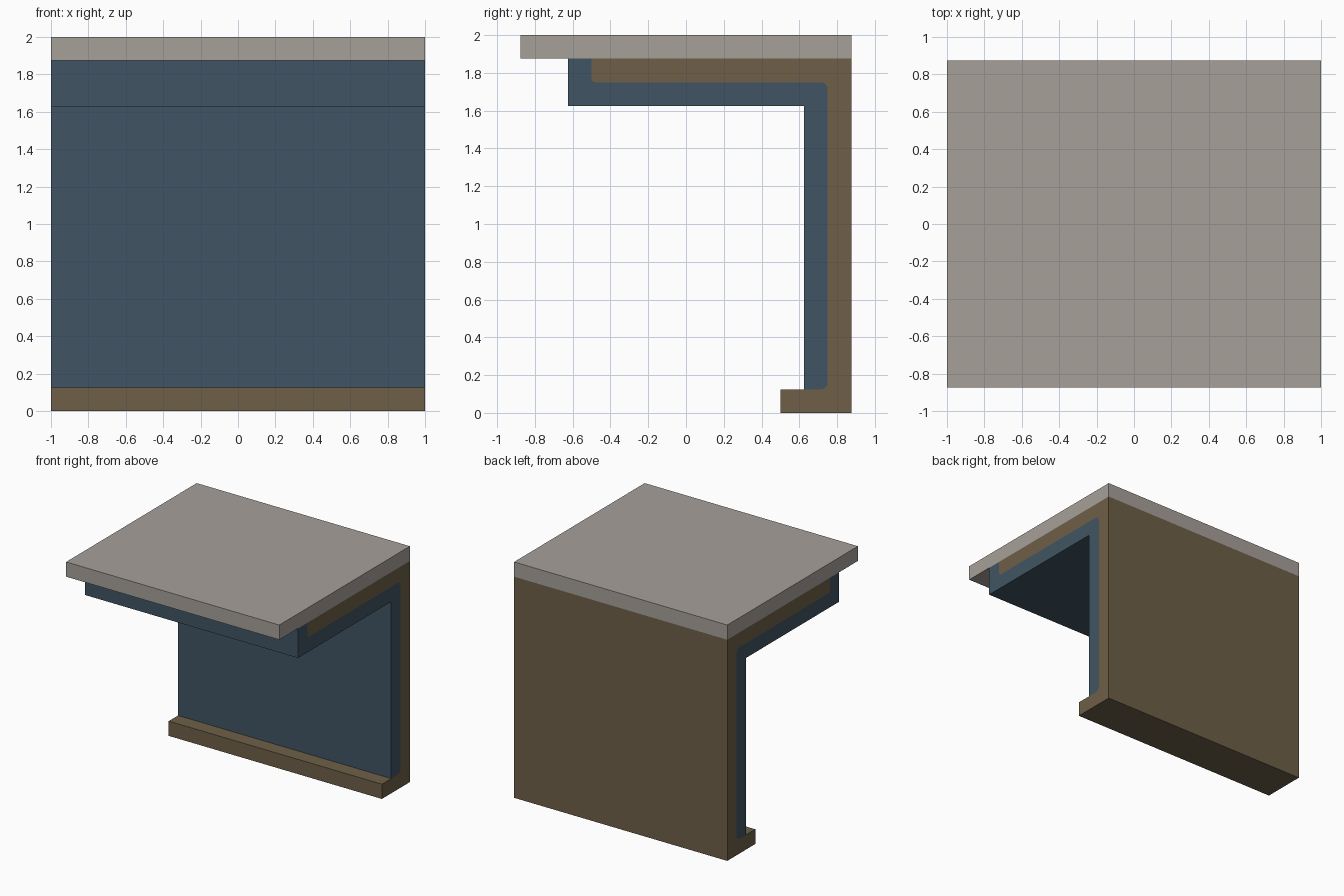
import bpy, bmesh, math

if "Cube" in bpy.data.objects:
    bpy.data.objects.remove(bpy.data.objects["Cube"])


def srgb(*rgb):
    lin = [((c / 255 + 0.055) / 1.055) ** 2.4 for c in rgb]
    return (*lin, 1.0)


def material(name, colour):
    m = bpy.data.materials.new(name)
    m.diffuse_color = colour
    m.use_nodes = True
    m.node_tree.nodes["Principled BSDF"].inputs["Base Color"].default_value = m.diffuse_color
    return m


stone = material("pale stone", srgb(167, 160, 154))
brown = material("brown wood", srgb(110, 96, 72))
blue = material("slate blue", srgb(64, 85, 99))


def arc(cy, cz, r, start, end, n=4):
    """Points of a rounded corner, angles in degrees."""
    angles = [math.radians(start + (end - start) * i / n) for i in range(n + 1)]
    return [(cy + r * math.cos(a), cz + r * math.sin(a)) for a in angles]


def extrude_profile(name, points, mat, half_width=1.0):
    """Extrude a y-z profile along x."""
    bm = bmesh.new()
    face = bm.faces.new([bm.verts.new((-half_width, y, z)) for y, z in points])
    new = bmesh.ops.extrude_face_region(bm, geom=[face], use_keep_orig=True)
    verts = [g for g in new["geom"] if isinstance(g, bmesh.types.BMVert)]
    bmesh.ops.translate(bm, verts=verts, vec=(2 * half_width, 0, 0))
    bmesh.ops.recalc_face_normals(bm, faces=bm.faces)
    mesh = bpy.data.meshes.new(name)
    bm.to_mesh(mesh)
    bm.free()
    mesh.materials.append(mat)
    ob = bpy.data.objects.new(name, mesh)
    bpy.context.collection.objects.link(ob)


# Seam shared by the brown backing and the blue lining, with rounded corners
seam = ([(-0.5, 1.875)]
        + arc(-0.48, 1.77, 0.02, 180, 270)
        + arc(0.715, 1.715, 0.035, 90, 0)
        + arc(0.715, 0.16, 0.035, 0, -90))

# Top slab
extrude_profile("top_slab", [(-0.875, 1.875), (0.875, 1.875),
                             (0.875, 2.0), (-0.875, 2.0)], stone)
# Back wall with foot ledge and ceiling strip
extrude_profile("back_wall", seam + [(0.5, 0.125), (0.5, 0), (0.875, 0),
                                     (0.875, 1.875)], brown)
# Inner lining
extrude_profile("inner_lining", seam + [(0.625, 0.125), (0.625, 1.625),
                                        (-0.625, 1.625), (-0.625, 1.875)], blue)
